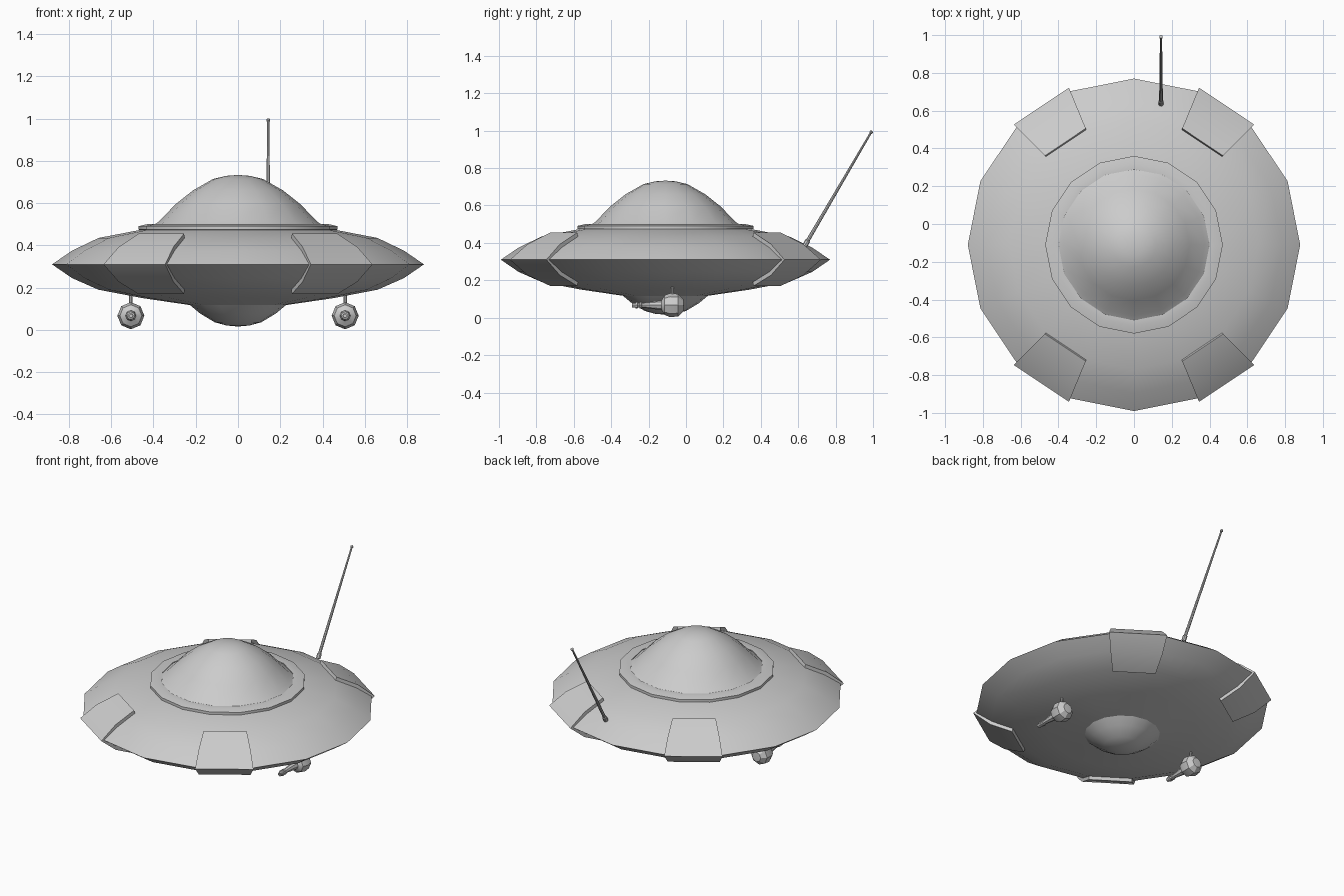
import bpy, bmesh
from math import cos, sin, pi, radians
from mathutils import Vector, Matrix

if "Cube" in bpy.data.objects:
    bpy.data.objects.remove(bpy.data.objects["Cube"])

CY = -0.11          # hull centre on y
SIDES = 16


def finish(name, bm, matrix=Matrix(), angle=30):
    bmesh.ops.remove_doubles(bm, verts=bm.verts, dist=1e-5)
    bmesh.ops.recalc_face_normals(bm, faces=bm.faces)
    bm.transform(matrix)
    mesh = bpy.data.meshes.new(name)
    bm.to_mesh(mesh)
    bm.free()
    obj = bpy.data.objects.new(name, mesh)
    bpy.context.collection.objects.link(obj)
    bpy.ops.object.select_all(action='DESELECT')
    obj.select_set(True)
    bpy.context.view_layer.objects.active = obj
    bpy.ops.object.shade_smooth_by_angle(angle=radians(angle))
    return obj


def lathe(name, profile, sides, matrix, angle=30):
    """Spin (radius, height) points around z, then place with matrix."""
    bm = bmesh.new()
    rings = [[bm.verts.new((r * cos(2 * pi * i / sides), r * sin(2 * pi * i / sides), z))
              for i in range(sides)] for r, z in profile]
    for a, b in zip(rings, rings[1:]):
        for i in range(sides):
            j = (i + 1) % sides
            bm.faces.new((a[i], a[j], b[j], b[i]))
    return finish(name, bm, matrix, angle)


hull_place = Matrix.Translation((0, CY, 0))

# Saucer hull
rim = [(0.66, 0.435), (0.785, 0.375), (0.88, 0.31), (0.785, 0.245), (0.66, 0.19)]
lathe("saucer_hull", [(0.40, 0.483), (0.463, 0.473)] + rim + [(0.45, 0.15), (0.225, 0.117)],
      SIDES, hull_place)

# Collar around the dome
lathe("dome_collar", [(0.44, 0.47), (0.47, 0.474), (0.47, 0.491), (0.43, 0.5), (0.40, 0.5), (0.40, 0.48)],
      SIDES, hull_place)

# Upper dome and belly dome
lathe("dome", [(0.412, 0.488), (0.375, 0.512), (0.295, 0.595), (0.213, 0.66),
               (0.118, 0.714), (0.055, 0.729), (0, 0.733)], SIDES, hull_place, 40)
lathe("belly_dome", [(0.228, 0.118), (0.18, 0.078), (0.11, 0.036), (0.055, 0.021), (0, 0.016)],
      SIDES, hull_place, 40)

# Four raised plates wrapping over the rim
plate_profile = [(0.667, 0.455), (0.798, 0.393), (0.9, 0.31), (0.798, 0.227), (0.667, 0.17)]
for n, k in enumerate((2, 5, 10, 13)):
    bm = bmesh.new()
    cols = []
    for prof in (plate_profile, rim):
        for step in (k, k + 1):
            a = step * 2 * pi / SIDES
            cols.append([bm.verts.new((r * cos(a), r * sin(a), z)) for r, z in prof])
    o1, o2, i1, i2 = cols
    for i in range(4):
        for a, b in ((o1, o2), (o1, i1), (o2, i2)):
            bm.faces.new((a[i], a[i + 1], b[i + 1], b[i]))
    for i in (0, 4):
        bm.faces.new((o1[i], o2[i], i2[i], i1[i]))
    finish(f"rim_plate_{n + 1}", bm, hull_place)

# Tilted antenna with a small ball tip
base, tip = Vector((0.143, 0.635, 0.385)), Vector((0.143, 0.99, 0.992))
d = tip - base
L = d.length
lathe("antenna", [(0, 0), (0.014, 0), (0.014, 0.03), (0.010, 0.035), (0.008, L * 0.5), (0.0055, L - 0.008),
                  (0.009, L - 0.005), (0.009, L + 0.004), (0, L + 0.01)],
      8, Matrix.Translation(base) @ d.to_track_quat('Z', 'Y').to_matrix().to_4x4())

# Two hanging guns: body, barrel and strut
for side, sx in (("left", -1), ("right", 1)):
    x = 0.507 * sx
    place = Matrix.Translation((x, -0.07, 0.067)) @ Matrix.Rotation(radians(90), 4, 'X')
    lathe(f"{side}_gun_body", [(0, -0.058), (0.032, -0.056), (0.06, -0.028), (0.064, 0.015),
                               (0.052, 0.045), (0.028, 0.06), (0, 0.06)], 8, place)
    lathe(f"{side}_gun_barrel", [(0.026, 0.055), (0.024, 0.08), (0.014, 0.155), (0.014, 0.165), (0.019, 0.167),
                                 (0.019, 0.177), (0.013, 0.179), (0.013, 0.187), (0.019, 0.189),
                                 (0.019, 0.199), (0.013, 0.201), (0.013, 0.218), (0.007, 0.218),
                                 (0.007, 0.19), (0, 0.19)], 8, place)
    lathe(f"{side}_gun_strut", [(0.008, 0.11), (0.008, 0.18)], 8, Matrix.Translation((x, -0.073, 0)))
